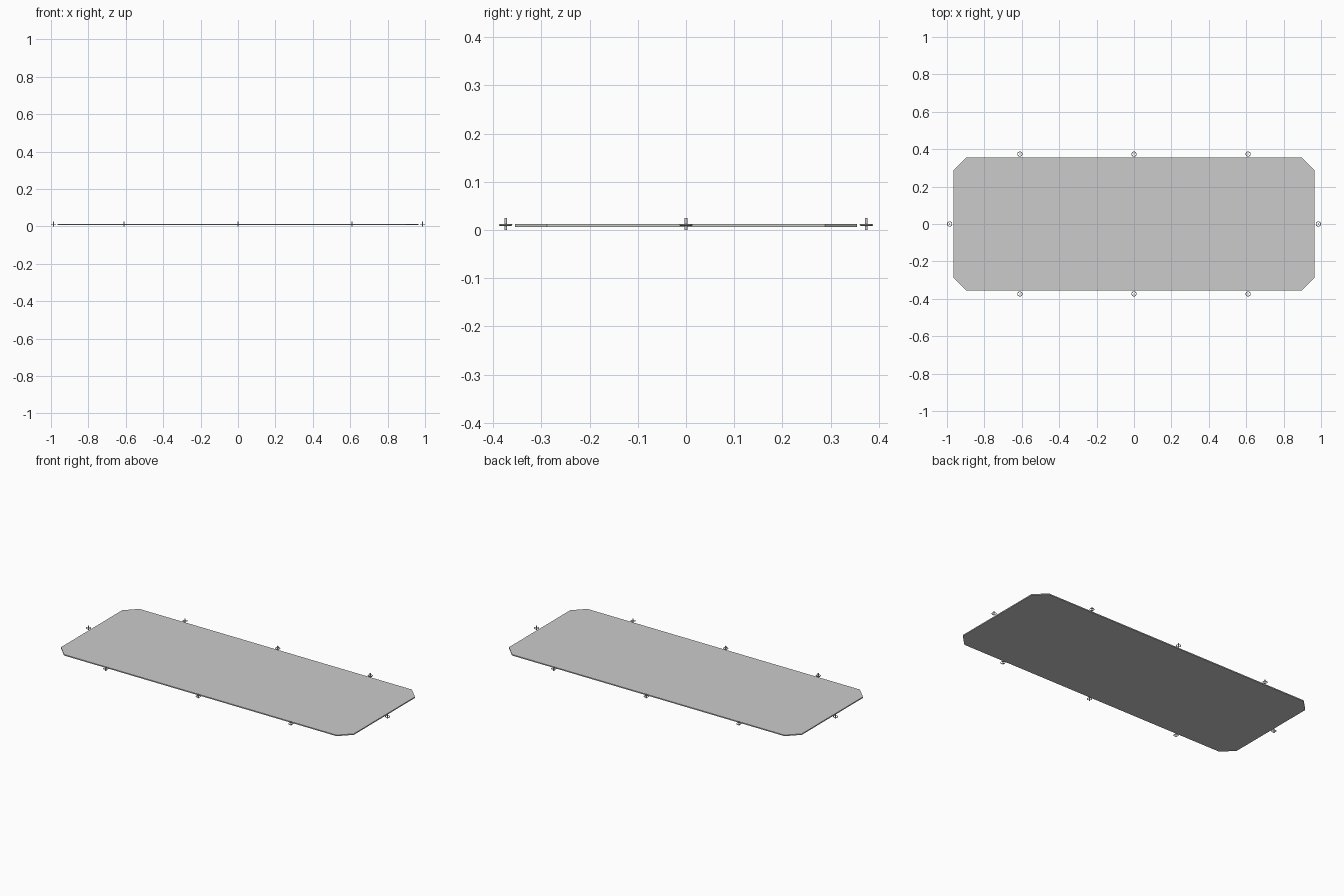
import bpy, bmesh

if "Cube" in bpy.data.objects:
    bpy.data.objects.remove(bpy.data.objects["Cube"])

# Thin panel with chamfered corners
X, Y, C = 0.965, 0.355, 0.067
Z0, Z1 = 0.006, 0.0125
outline = [(X - C, -Y), (X, -Y + C), (X, Y - C), (X - C, Y),
           (-X + C, Y), (-X, Y - C), (-X, -Y + C), (-X + C, -Y)]
bm = bmesh.new()
face = bm.faces.new([bm.verts.new((x, y, Z0)) for x, y in outline])
ext = bmesh.ops.extrude_face_region(bm, geom=[face])
bmesh.ops.translate(bm, vec=(0, 0, Z1 - Z0),
                    verts=[v for v in ext["geom"] if isinstance(v, bmesh.types.BMVert)])
bmesh.ops.recalc_face_normals(bm, faces=bm.faces)
mesh = bpy.data.meshes.new("panel")
bm.to_mesh(mesh)
bm.free()
bpy.context.collection.objects.link(bpy.data.objects.new("panel", mesh))


# Edge fastener: a ring around a thin upright pin
def fastener(i, x, y):
    bpy.ops.mesh.primitive_torus_add(major_segments=24, minor_segments=8,
                                     major_radius=0.012, minor_radius=0.0018,
                                     location=(x, y, 0.0105))
    bpy.context.object.name = f"fastener_ring_{i}"
    bpy.ops.object.shade_smooth_by_angle()
    bpy.ops.mesh.primitive_cylinder_add(vertices=16, radius=0.003, depth=0.025,
                                        location=(x, y, 0.0125))
    bpy.context.object.name = f"fastener_pin_{i}"
    bpy.ops.object.shade_smooth_by_angle()


spots = [(x, s * 0.374) for x in (-0.61, 0, 0.61) for s in (-1, 1)]
spots += [(-0.986, 0), (0.986, 0)]
for i, (x, y) in enumerate(spots):
    fastener(i, x, y)
